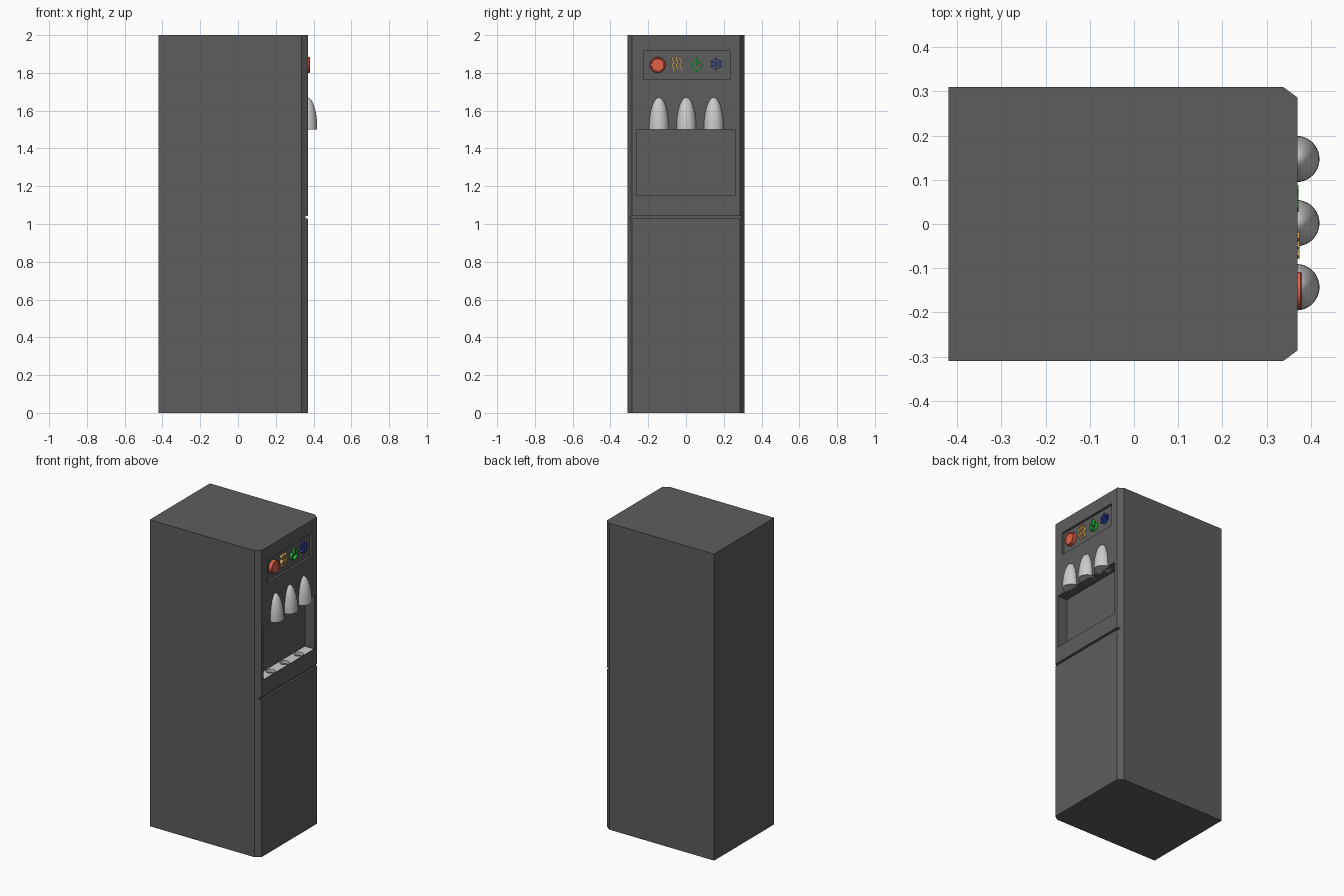
import bpy, bmesh
from math import sin, cos, pi, radians, sqrt
from mathutils import Vector

if "Cube" in bpy.data.objects:
    bpy.data.objects.remove(bpy.data.objects["Cube"])

FRONT = 0.37
TAP_Y = (-0.143, 0.002, 0.147)


def material(name, rgb):
    m = bpy.data.materials.new(name)
    m.diffuse_color = (*rgb, 1)
    m.use_nodes = True
    m.node_tree.nodes["Principled BSDF"].inputs["Base Color"].default_value = m.diffuse_color
    return m


DARK = material("dark_grey", (0.11, 0.11, 0.11))
LIGHT = material("light_grey", (0.62, 0.62, 0.62))
RED = material("red", (0.75, 0.12, 0.07))
ORANGE = material("orange", (0.75, 0.45, 0.15))
GREEN = material("green", (0.02, 0.6, 0.05))
BLUE = material("blue", (0.04, 0.09, 0.6))


def finish(name, bm, mat=None):
    bmesh.ops.recalc_face_normals(bm, faces=bm.faces)
    me = bpy.data.meshes.new(name)
    bm.to_mesh(me)
    bm.free()
    ob = bpy.data.objects.new(name, me)
    bpy.context.collection.objects.link(ob)
    if mat:
        me.materials.append(mat)
    return ob


def extrude(name, outline, direction, mat=None):
    bm = bmesh.new()
    face = bm.faces.new([bm.verts.new(p) for p in outline])
    geom = bmesh.ops.extrude_face_region(bm, geom=[face])["geom"]
    verts = [v for v in geom if isinstance(v, bmesh.types.BMVert)]
    bmesh.ops.translate(bm, verts=verts, vec=direction)
    return finish(name, bm, mat)


def box(name, x, y, z, mat=None):
    pts = [(x[0], y[0], z[0]), (x[1], y[0], z[0]), (x[1], y[1], z[0]), (x[0], y[1], z[0])]
    return extrude(name, pts, (0, 0, z[1] - z[0]), mat)


def revolve(name, profile, centre, mat=None, axis=(0, 0, 1), steps=40):
    # profile holds (radius, height) pairs starting and ending on the axis
    bm = bmesh.new()
    verts = [bm.verts.new((r, 0, h)) for r, h in profile]
    edges = [bm.edges.new(p) for p in zip(verts, verts[1:])]
    bmesh.ops.spin(bm, geom=verts + edges, cent=(0, 0, 0), axis=(0, 0, 1),
                   angle=2 * pi, steps=steps)
    bmesh.ops.remove_doubles(bm, verts=bm.verts, dist=1e-5)
    turn = Vector((0, 0, 1)).rotation_difference(Vector(axis)).to_matrix()
    bmesh.ops.rotate(bm, verts=bm.verts, cent=(0, 0, 0), matrix=turn)
    bmesh.ops.translate(bm, verts=bm.verts, vec=centre)
    return finish(name, bm, mat)


def select(ob):
    bpy.ops.object.select_all(action='DESELECT')
    ob.select_set(True)
    bpy.context.view_layer.objects.active = ob


def cut(ob, cutter):
    mod = ob.modifiers.new("cut", 'BOOLEAN')
    mod.operation, mod.solver, mod.object = 'DIFFERENCE', 'EXACT', cutter
    select(ob)
    bpy.ops.object.modifier_apply(modifier=mod.name)
    bpy.data.objects.remove(cutter)


def smooth(ob):
    select(ob)
    bpy.ops.object.shade_smooth_by_angle(angle=radians(35))


def ribbons(name, paths, width, top, mat):
    # raised flat strokes on the display, each path in (y, z)
    bm = bmesh.new()
    for path in paths:
        pts = [Vector(p) for p in path]
        rings = []
        for i, p in enumerate(pts):
            d = (pts[min(i + 1, len(pts) - 1)] - pts[max(i - 1, 0)]).normalized()
            n = Vector((-d.y, d.x)) * width / 2
            rings.append([bm.verts.new((x, *(p + s * n)))
                          for x, s in ((0.354, -1), (top, -1), (top, 1), (0.354, 1))])
        for a, b in zip(rings, rings[1:]):
            for k in range(4):
                j = (k + 1) % 4
                bm.faces.new((a[k], a[j], b[j], b[k]))
        bm.faces.new(rings[0])
        bm.faces.new(rings[-1][::-1])
    return finish(name, bm, mat)


# cabinet with chamfered front corners
half = [(-0.42, 0.31), (0.337, 0.31), (FRONT, 0.286)]
outline = [(x, -y, 0) for x, y in half] + [(x, y, 0) for x, y in reversed(half)]
cabinet = extrude("cabinet", outline, (0, 0, 2), DARK)

# door seam, dispensing bay, tray pocket and display recess
tray_x, tray_y, tray_z = (0.302, 0.366), (-0.26, 0.255), (1.13, 1.15)
cut(cabinet, box("seam_cutter", (0.357, 0.5), (-0.5, 0.5), (1.028, 1.043)))
cut(cabinet, box("bay_cutter", (0.30, 0.5), (-0.263, 0.26), (1.15, 1.5)))
cut(cabinet, box("pocket_cutter", tray_x, tray_y, (tray_z[0], 1.2)))
cut(cabinet, box("display_cutter", (0.355, 0.5), (-0.225, 0.232), (1.765, 1.915)))

# drip tray with a hole under each tap
tray = box("drip_tray", tray_x, tray_y, tray_z, LIGHT)
for y in TAP_Y:
    hole = [(0, -0.1), (0.029, -0.1), (0.029, 0.1), (0, 0.1)]
    cut(tray, revolve("hole_cutter", hole, (0.335, y, 1.15), steps=24))

# bullet-shaped taps
R, H, N = 0.0525, 0.17, 14
dome = [(0, 0)] + [(R * sqrt(max(0, 1 - sin(i * pi / 2 / N) ** 2.1)), H * sin(i * pi / 2 / N))
                   for i in range(N)] + [(0, H)]
for name, y in zip(("hot_tap", "warm_tap", "cold_tap"), TAP_Y):
    smooth(revolve(name, dome, (0.367, y, 1.5), LIGHT))

# round switch button with raised rim
button = [(0, 0), (0.042, 0), (0.042, 0.023), (0.039, 0.026), (0.034, 0.026),
          (0.032, 0.022), (0, 0.022)]
smooth(revolve("switch_button", button, (0.354, -0.15, 1.842), RED, axis=(1, 0, 0)))

# heat waves
waves = [[(y + 0.005 * sin(i * pi / 4), 1.81 + 0.075 * i / 16) for i in range(17)]
         for y in (-0.068, -0.048, -0.028)]
ribbons("heat_symbol", waves, 0.009, 0.374, ORANGE)

# power ring and bar
ring = [(0.057 + 0.026 * sin(a), 1.838 + 0.026 * cos(a))
        for a in (radians(40 + 280 * i / 20) for i in range(21))]
ribbons("power_symbol", [ring, [(0.057, 1.84), (0.057, 1.885)]], 0.008, 0.372, GREEN)

# snowflake arms with small branches
arms = []
for k in range(6):
    d = Vector((sin(k * pi / 3), cos(k * pi / 3)))
    n = Vector((-d.y, d.x))
    c = Vector((0.16, 1.847))
    arms.append([c, c + d * 0.034])
    arms += [[c + d * 0.018, c + d * 0.027 + n * s] for s in (-0.01, 0.01)]
ribbons("snowflake_symbol", arms, 0.005, 0.37, BLUE)
